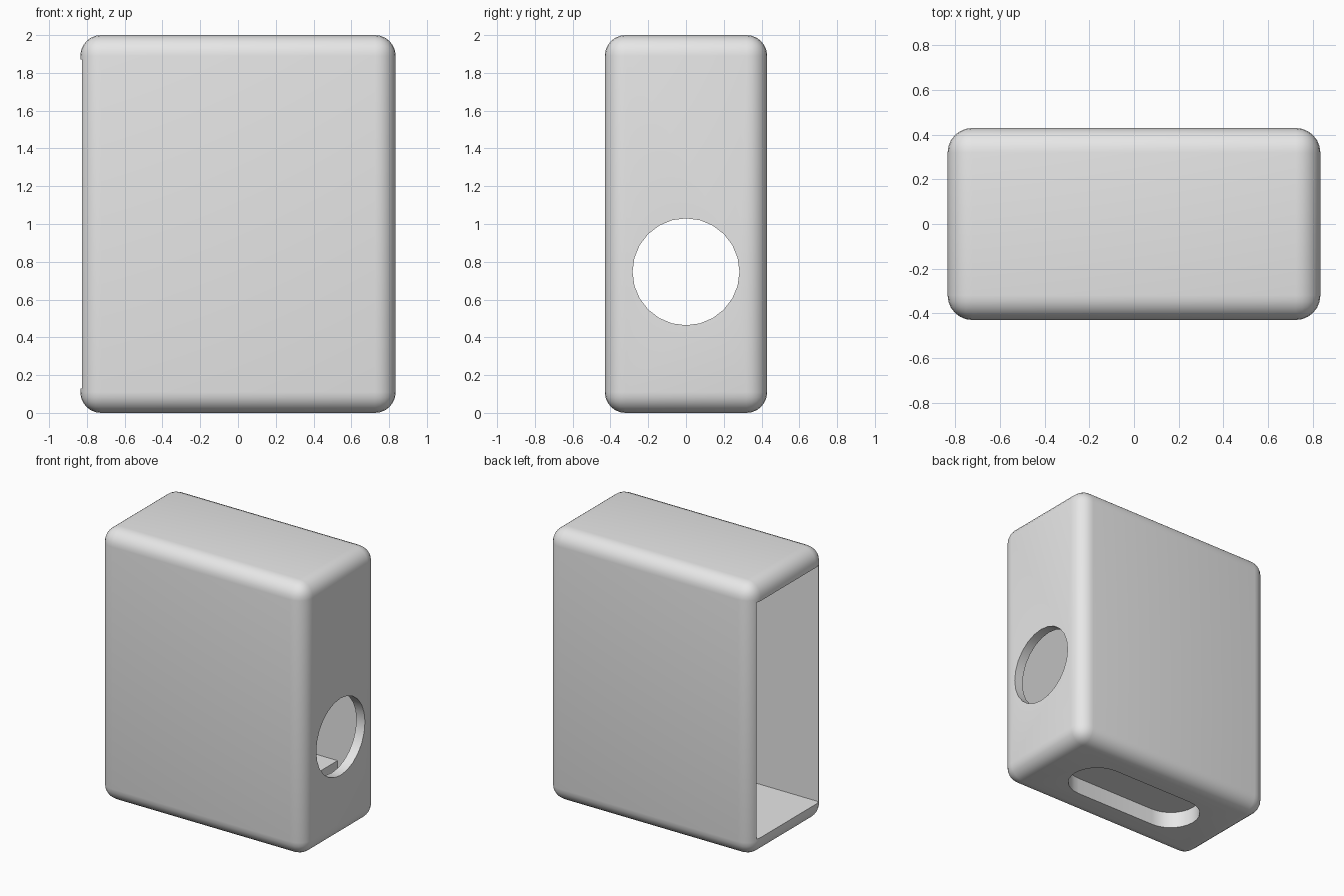
import bpy
import bmesh
import math
from mathutils import Matrix, Vector

cube = bpy.data.objects.get("Cube")
if cube:
    bpy.data.objects.remove(cube, do_unlink=True)

# Single grey finish
grey = bpy.data.materials.new("light_grey")
grey.use_nodes = True
colour = (0.8, 0.8, 0.8, 1)
grey.diffuse_color = colour
grey.node_tree.nodes["Principled BSDF"].inputs["Base Color"].default_value = colour


def finish(name, bm):
    """Turn a bmesh into a linked object with the grey finish."""
    bmesh.ops.recalc_face_normals(bm, faces=bm.faces)
    mesh = bpy.data.meshes.new(name)
    bm.to_mesh(mesh)
    bm.free()
    mesh.materials.append(grey)
    obj = bpy.data.objects.new(name, mesh)
    bpy.context.collection.objects.link(obj)
    return obj


def box(name, low, high, radius=0):
    """Box between two corners, with optional rounded edges."""
    low, high = Vector(low), Vector(high)
    bm = bmesh.new()
    matrix = Matrix.Translation((low + high) / 2) @ Matrix.Diagonal((high - low).to_4d())
    bmesh.ops.create_cube(bm, size=1, matrix=matrix)
    if radius:
        bmesh.ops.bevel(bm, geom=bm.edges[:], offset=radius, segments=6,
                        profile=0.5, affect='EDGES')
    return finish(name, bm)


def prism(name, outline, direction):
    """Extrude a closed outline along a direction."""
    bm = bmesh.new()
    face = bm.faces.new([bm.verts.new(p) for p in outline])
    extruded = bmesh.ops.extrude_face_region(bm, geom=[face])["geom"]
    moved = [v for v in extruded if isinstance(v, bmesh.types.BMVert)]
    bmesh.ops.translate(bm, verts=moved, vec=direction)
    return finish(name, bm)


def cut(target, cutter):
    """Subtract the cutter and remove it."""
    cutter.hide_render = True
    modifier = target.modifiers.new("cut", 'BOOLEAN')
    modifier.operation = 'DIFFERENCE'
    modifier.solver = 'EXACT'
    modifier.object = cutter
    bpy.ops.object.select_all(action='DESELECT')
    bpy.context.view_layer.objects.active = target
    target.select_set(True)
    bpy.ops.object.modifier_apply(modifier=modifier.name)
    bpy.data.objects.remove(cutter, do_unlink=True)


# Rounded outer case
case = box("case", (-0.835, -0.43, 0), (0.835, 0.43, 2), 0.11)

# Hollow, open on one narrow side
cut(case, box("cavity_cutter", (-1, -0.36, 0.13), (0.765, 0.36, 1.87)))

# Round hole through the opposite narrow side
sides = 24
circle = [(0.6, 0.283 * math.cos(math.tau * i / sides),
           0.747 + 0.283 * math.sin(math.tau * i / sides)) for i in range(sides)]
cut(case, prism("hole_cutter", circle, (0.5, 0, 0)))

# Long round-ended recess in the underside
half, radius, steps = 0.33, 0.2, 14
slot = []
for side in (1, -1):
    for i in range(steps + 1):
        a = -math.pi / 2 + math.pi * i / steps
        slot.append((side * (half + radius * math.cos(a)), side * radius * math.sin(a), -0.1))
cut(case, prism("slot_cutter", slot, (0, 0, 0.22)))

bpy.ops.object.shade_smooth_by_angle(angle=math.radians(30))

# Ledge inside, against the back wall
box("inner_ledge", (-0.55, 0.1, 0.13), (0.558, 0.365, 0.36))
